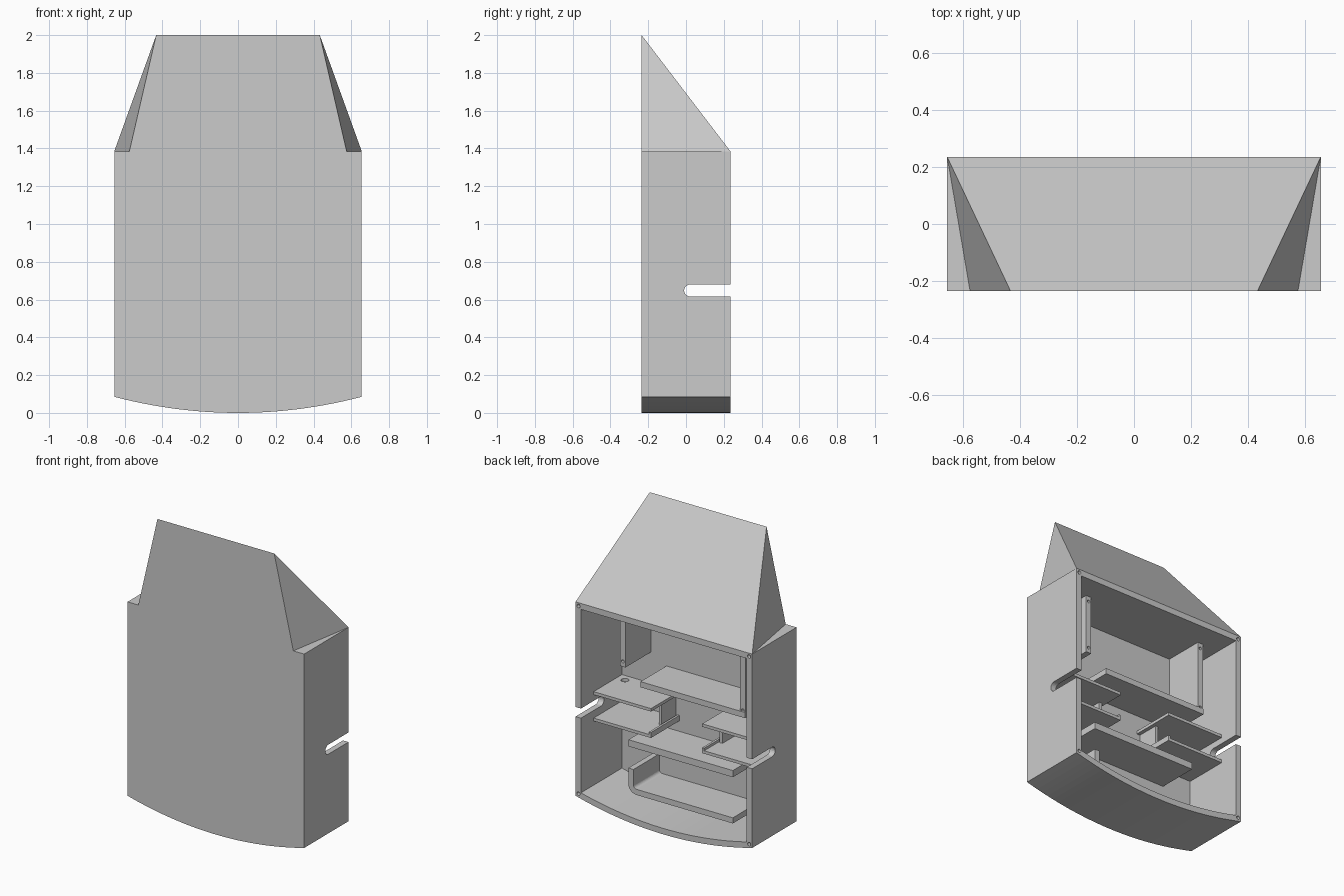
import bpy, bmesh, math
from mathutils import Vector

old = bpy.data.objects.get("Cube")
if old:
    bpy.data.objects.remove(old)

grey = bpy.data.materials.new("light_grey")
grey.use_nodes = True
grey.diffuse_color = (0.6, 0.6, 0.6, 1)
grey.node_tree.nodes["Principled BSDF"].inputs["Base Color"].default_value = (0.6, 0.6, 0.6, 1)

HALF, FRONT, BACK, TOP, SIDE_Z, WALL = 0.655, -0.235, 0.235, 1.385, 0.085, 0.04
INNER = FRONT + WALL - 0.005   # where inner parts meet the front wall


def finish(name, bm):
    bmesh.ops.recalc_face_normals(bm, faces=bm.faces)
    mesh = bpy.data.meshes.new(name)
    bm.to_mesh(mesh)
    bm.free()
    mesh.materials.append(grey)
    obj = bpy.data.objects.new(name, mesh)
    bpy.context.collection.objects.link(obj)
    return obj


def prism(name, profile, axis, lo, hi):
    """Extrude a 2D profile along an axis; profile holds the other two coordinates."""
    bm = bmesh.new()

    def place(p):
        c = list(p)
        c.insert("xyz".index(axis), lo)
        return bm.verts.new(c)

    face = bm.faces.new([place(p) for p in profile])
    move = Vector([hi - lo if a == axis else 0 for a in "xyz"])
    new = bmesh.ops.extrude_face_region(bm, geom=[face])["geom"]
    bmesh.ops.translate(bm, vec=move, verts=[v for v in new if isinstance(v, bmesh.types.BMVert)])
    return finish(name, bm)


def box(name, x, y, z):
    return prism(name, [(x[0], z[0]), (x[1], z[0]), (x[1], z[1]), (x[0], z[1])], "y", *y)


def circle(cx, cy, r, n=16):
    return [(cx + r * math.cos(math.tau * i / n), cy + r * math.sin(math.tau * i / n)) for i in range(n)]


def cut(obj, cutter):
    mod = obj.modifiers.new("cut", "BOOLEAN")
    mod.operation, mod.solver, mod.object = "DIFFERENCE", "EXACT", cutter
    cutter.hide_render = True
    bpy.context.view_layer.objects.active = obj
    bpy.ops.object.modifier_apply(modifier=mod.name)
    bpy.data.objects.remove(cutter)


def outline(inset, n=32):
    """Box outline with a bowed underside."""
    h = HALF - inset
    xs = [-h + 2 * h * i / n for i in range(n + 1)]
    return [(x, SIDE_Z * (x / HALF) ** 2 + inset) for x in xs] + [(h, TOP - inset), (-h, TOP - inset)]


# Hollow housing, open at the back
housing = prism("housing", outline(0), "y", FRONT, BACK)
cut(housing, prism("pocket", outline(WALL), "y", INNER, BACK + 0.1))

# Round-ended cable slot through both side walls
R, SLOT_Z, SLOT_Y = 0.032, 0.648, 0.022
arc = [math.pi / 2 + math.pi * i / 10 for i in range(11)]
slot = [(SLOT_Y + R * math.cos(a), SLOT_Z + R * math.sin(a)) for a in arc]
slot += [(BACK + 0.1, SLOT_Z - R), (BACK + 0.1, SLOT_Z + R)]
cut(housing, prism("slot_cutter", slot, "x", -1, 1))

# Screw holes in the rim corners
for sx in (-1, 1):
    for z in (SIDE_Z + 0.02, TOP - 0.022):
        cut(housing, prism("screw_cutter", circle(sx * (HALF - 0.022), z, 0.012), "y", BACK - 0.1, BACK + 0.1))

# Sloped roof block
bm = bmesh.new()
for s in (-1, 1):
    for p in ((0.575, FRONT, TOP), (HALF, BACK, TOP), (0.433, FRONT, 2)):
        bm.verts.new((s * p[0], p[1], p[2]))
bmesh.ops.convex_hull(bm, input=bm.verts)
finish("roof_block", bm)

# Upright ribs with screw holes
for name, x, z0 in (("left_rib", 0.42, 0.95), ("right_rib", -0.47, 0.86)):
    rib = box(name, (x - 0.02, x + 0.02), (INNER, 0.07), (z0, TOP - WALL))
    for z in (z0 + 0.035, TOP - WALL - 0.035):
        cut(rib, prism("rib_cutter", circle(x, z, 0.01), "y", 0, 0.2))

# Central shelves
box("upper_shelf", (-0.49, 0.285), (INNER, 0.075), (0.85, 0.888))
box("middle_shelf", (-0.40, 0.375), (INNER, 0.075), (0.43, 0.475))

# Bottom tray with an upturned, rounded end
bend = [(0.315 + 0.06 * math.cos(a), 0.18 + 0.06 * math.sin(a))
        for a in [-math.pi / 2 + math.pi * i / 12 for i in range(7)]]
inner_bend = [(0.315 + 0.022 * math.cos(a), 0.18 + 0.022 * math.sin(a))
              for a in [-math.pi * i / 12 for i in range(7)]]
tray = [(-0.40, 0.12)] + bend + [(0.375, 0.285), (0.337, 0.285)] + inner_bend + [(-0.40, 0.158)]
prism("bottom_tray", tray, "y", INNER, 0.075)

# Paired side brackets: two thin shelves, an upright web and a small lip
for side, s in (("left", 1), ("right", -1)):
    def span(a, b):
        return tuple(sorted((s * a, s * b)))
    wide = span(0.19, HALF - WALL)
    shelf = box(side + "_top_shelf", wide, (INNER, 0.1), (0.722, 0.742))
    box(side + "_low_shelf", wide, (INNER, 0.1), (0.545, 0.565))
    box(side + "_web", span(0.215, 0.235), (INNER, -0.05), (0.565, 0.722))
    box(side + "_lip", span(0.19, 0.205), (INNER, 0.1), (0.565, 0.582))
    if s > 0:
        for x in (0.405, 0.555):
            cut(shelf, prism("hole_cutter", circle(x, -0.145, 0.025), "z", 0.7, 0.8))
